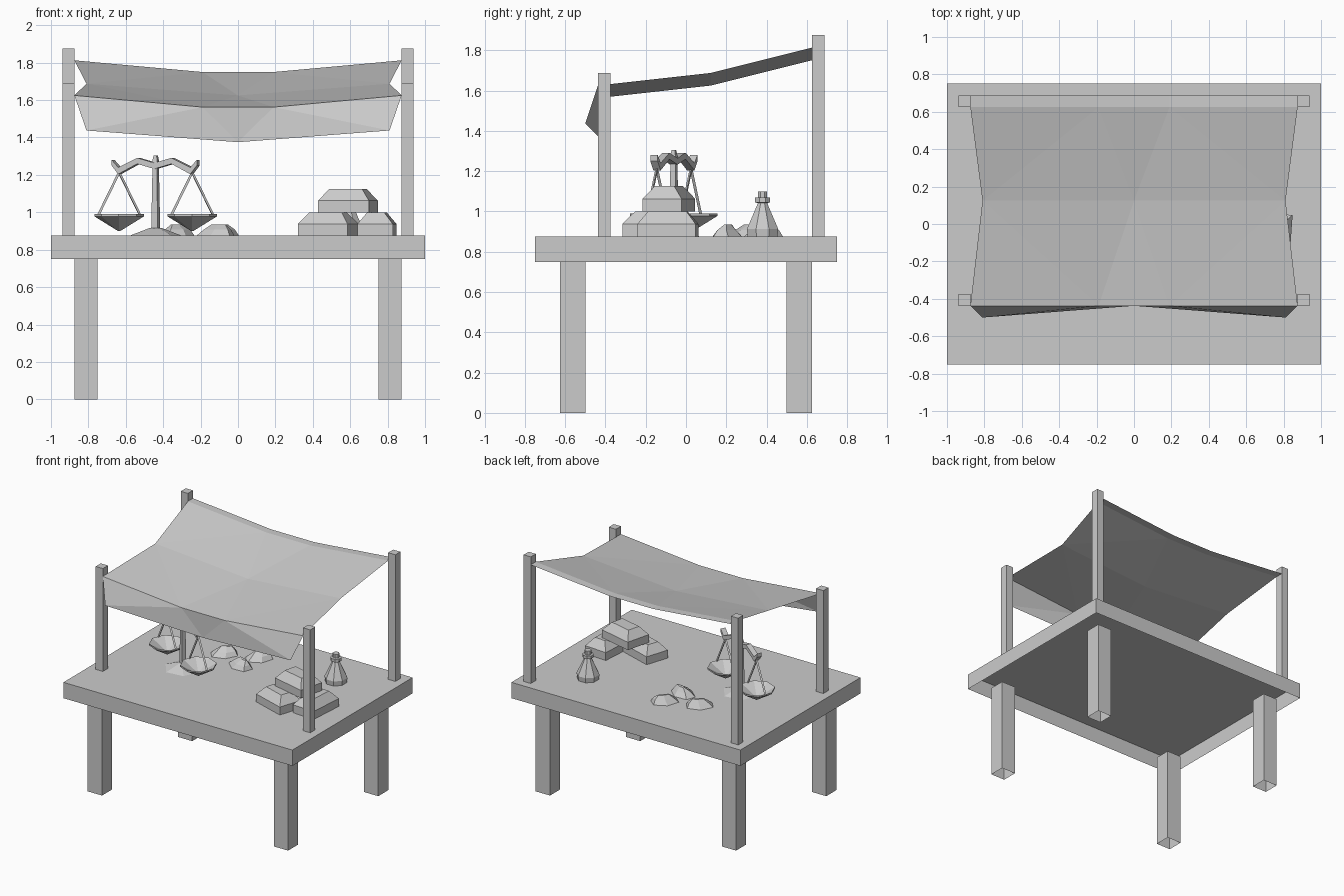
import bpy, bmesh, math
from mathutils import Vector

if "Cube" in bpy.data.objects:
    bpy.data.objects.remove(bpy.data.objects["Cube"])

GREY = (0.6, 0.6, 0.6, 1)
mat = bpy.data.materials.new("plain grey")
mat.use_nodes = True
mat.diffuse_color = GREY
mat.node_tree.nodes["Principled BSDF"].inputs["Base Color"].default_value = GREY

TOP = 0.875  # height of the table surface
SLAB = 0.75  # lower rim of the table top


def finish(name, bm, loc=(0, 0, 0), turn=0, closed=True):
    if closed:
        bmesh.ops.recalc_face_normals(bm, faces=bm.faces)
    mesh = bpy.data.meshes.new(name)
    bm.to_mesh(mesh)
    bm.free()
    mesh.materials.append(mat)
    ob = bpy.data.objects.new(name, mesh)
    ob.location = loc
    ob.rotation_euler.z = math.radians(turn)
    bpy.context.collection.objects.link(ob)


def loft(bm, rings, bottom=True, top=True):
    """Bridge equal-sized rings of points, closing the chosen ends."""
    vs = [[bm.verts.new(p) for p in ring] for ring in rings]
    n = len(vs[0])
    for a, b in zip(vs, vs[1:]):
        for i in range(n):
            j = (i + 1) % n
            bm.faces.new((a[i], a[j], b[j], b[i]))
    if bottom:
        bm.faces.new(vs[0][::-1])
    if top:
        bm.faces.new(vs[-1])


def rect(w, d, z):
    return [(x * w / 2, y * d / 2, z) for x, y in ((-1, -1), (1, -1), (1, 1), (-1, 1))]


def polygon(n, r, z, cx=0, cy=0, sy=1):
    step = 2 * math.pi / n
    return [(cx + r * math.cos((i + .5) * step), cy + sy * r * math.sin((i + .5) * step), z)
            for i in range(n)]


def solid(name, rings, loc=(0, 0, 0), turn=0, **ends):
    bm = bmesh.new()
    loft(bm, rings, **ends)
    finish(name, bm, loc, turn)


def rod(bm, a, b, r0, r1, n=4):
    a, b = Vector(a), Vector(b)
    rot = (b - a).to_track_quat('Z', 'Y')
    loft(bm, [[p + rot @ Vector(q) for q in polygon(n, r, 0)] for p, r in ((a, r0), (b, r1))])


# Table: slab open underneath, hollow legs and canopy posts
solid("table_top", [rect(2, 1.5, SLAB), rect(2, 1.5, TOP)], bottom=False)
for sx, side in ((-1, "right"), (1, "left")):
    for sy, end in ((-1, "front"), (1, "back")):
        solid(f"{end}_{side}_leg", [rect(.125, .125, 0), rect(.125, .125, SLAB)],
              (sx * .8125, sy * .5625, 0), bottom=False, top=False)
    for y, h, end in ((-.406, 1.6875, "front"), (.656, 1.875, "back")):
        solid(f"{end}_{side}_post", [rect(.0625, .0625, TOP), rect(.0625, .0625, h)],
              (sx * .906, y, 0))

# Canopy: sagging cloth sheet with a level back strip and a hanging front flap
bm = bmesh.new()


def wide_row(y, z):
    return [bm.verts.new((x, y, z - drop)) for x, drop in
            ((-.875, 0), (-.19, .0625), (.19, .0625), (.875, 0))]


def narrow_row(y, z, mid_y):
    return [bm.verts.new(p) for p in ((-.81, y, z), (0, mid_y, z - .0625), (.81, y, z))]


rear, back, front = wide_row(.6875, 1.8125), wide_row(.625, 1.8125), wide_row(-.4375, 1.625)
middle = narrow_row(.125, 1.6875, .125)
hem = narrow_row(-.5, 1.4375, -.4375)
for w, n, flip in ((back, middle, True), (front, middle, False), (front, hem, True)):
    for tri in ((w[0], w[1], n[0]), (w[1], n[1], n[0]), (w[1], w[2], n[1]),
                (w[2], n[2], n[1]), (w[2], w[3], n[2])):
        bm.faces.new(tri[::-1] if flip else tri)
for i in range(3):
    bm.faces.new((back[i], back[i + 1], rear[i + 1], rear[i]))
finish("canopy", bm, closed=False)

# Balance scale, built along its own beam and then turned
SCALE = dict(loc=(-.44, -.06, 0), turn=-23.5)
solid("scale_base", [polygon(6, .14, TOP), polygon(6, .03, .917)], **SCALE)
bm = bmesh.new()
rod(bm, (0, 0, .9), (0, 0, 1.27), .026, .018)
rod(bm, (0, 0, 1.25), (0, 0, 1.305), .026, .012)
finish("scale_pillar", bm, **SCALE)

bm = bmesh.new()
half = [(-.248, 1.265, .015), (-.21, 1.222, .018), (-.1, 1.275, .016), (0, 1.248, .016)]
path = half + [(-x, z, h) for x, z, h in half[-2::-1]]
loft(bm, [[(x, y, z + dz) for y, dz in ((-.02, -h), (.02, -h), (.02, h), (-.02, h))]
          for x, z, h in path])
finish("scale_beam", bm, **SCALE)

bm = bmesh.new()
for cx in (-.213, .213):
    for s in (-1, 1):
        rod(bm, (cx, 0, 1.21), (cx + s * .12, 0, .985), .008, .008, 3)
finish("scale_strings", bm, **SCALE)
for cx, side in ((-.213, "right"), (.213, "left")):
    solid(f"scale_{side}_pan",
          [polygon(8, .006, .9, cx), polygon(8, .132, .978, cx),
           polygon(8, .132, .99, cx), polygon(8, .006, .918, cx)], **SCALE)

# Stacked ingots
for name, w, d, loc, turn in (("right_ingot", .28, .19, (.482, -.182, TOP), -18),
                              ("left_ingot", .19, .29, (.743, -.09, TOP), -4),
                              ("top_ingot", .28, .2, (.588, -.085, TOP + .125), -14)):
    solid(name, [rect(w, d, 0), rect(w, d, .0625), rect(w - .1, d - .1, .125)], loc, turn)

# Bottle with a collared neck
profile = [(.08, 0), (.084, .038), (.03, .155), (.025, .167), (.041, .169), (.041, .193),
           (.025, .195), (.025, .225)]
solid("bottle", [polygon(8, r, z) for r, z in profile], (.59, .38, TOP))

# Faceted nuggets with a narrow ridge
for i, (x, y, turn) in enumerate(((-.085, .385, 50), (-.12, .205, -20), (-.33, .3, 40))):
    solid(f"nugget_{i + 1}", [polygon(6, .108, 0, sy=.72), polygon(6, .08, .032, .01, 0, .6),
                              polygon(6, .045, .06, .015, .01, .25)], (x, y, TOP), turn)
